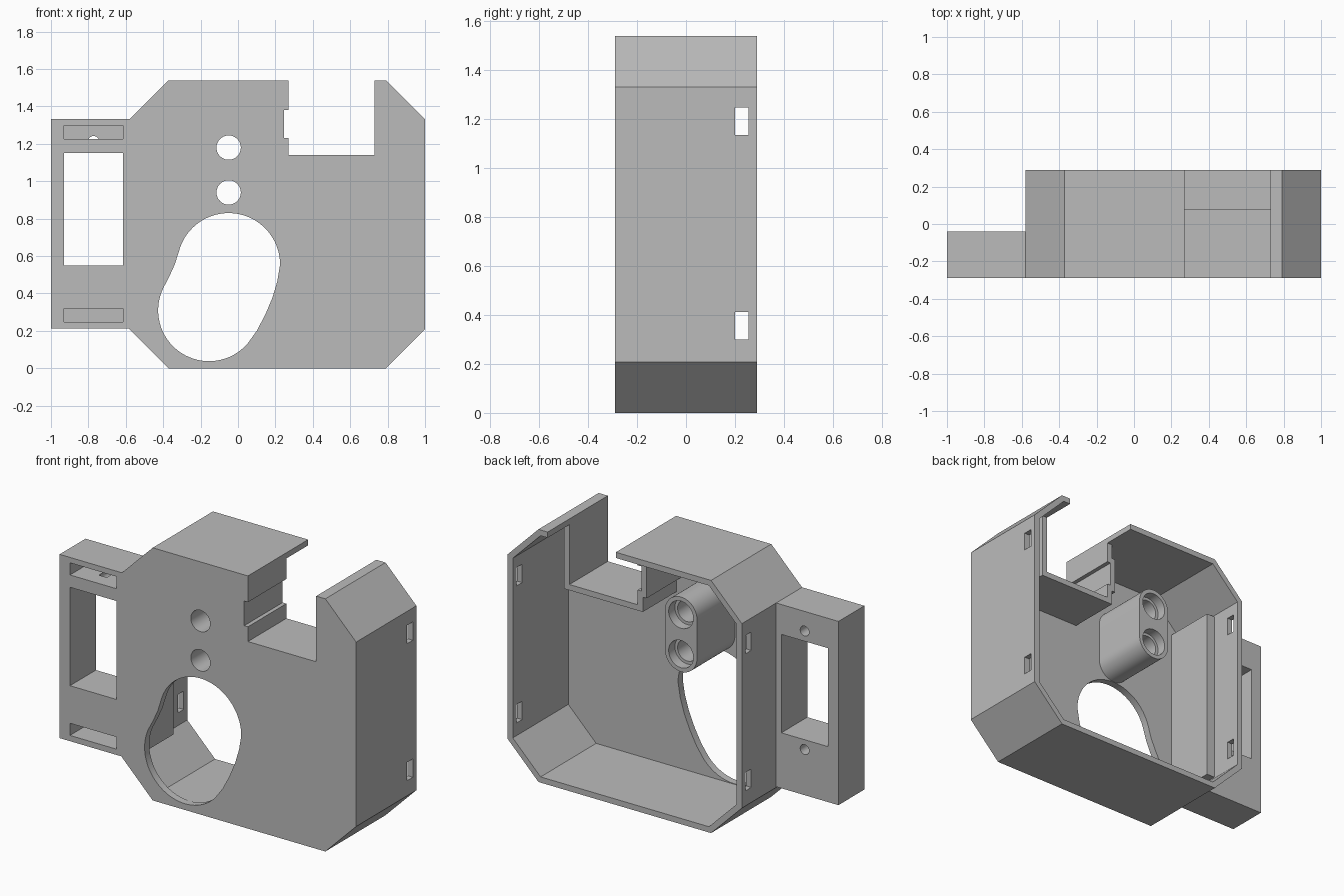
import bpy, bmesh
from math import sin, cos, radians

cube = bpy.data.objects.get("Cube")
if cube:
    bpy.data.objects.remove(cube, do_unlink=True)

grey = bpy.data.materials.new("plain grey")
grey.use_nodes = True
grey.diffuse_color = (0.5, 0.5, 0.5, 1)
grey.node_tree.nodes["Principled BSDF"].inputs["Base Color"].default_value = (0.5, 0.5, 0.5, 1)

FRONT, BACK, WALL, PLATE = -0.29, 0.29, 0.035, 0.045


def prism(name, outline, y0, y1):
    """Extrude an (x, z) outline from y0 to y1."""
    bm = bmesh.new()
    face = bm.faces.new([bm.verts.new((x, y0, z)) for x, z in outline])
    ext = bmesh.ops.extrude_face_region(bm, geom=[face])
    moved = [v for v in ext["geom"] if isinstance(v, bmesh.types.BMVert)]
    bmesh.ops.translate(bm, verts=moved, vec=(0, y1 - y0, 0))
    bmesh.ops.recalc_face_normals(bm, faces=bm.faces)
    mesh = bpy.data.meshes.new(name)
    bm.to_mesh(mesh)
    bm.free()
    obj = bpy.data.objects.new(name, mesh)
    bpy.context.collection.objects.link(obj)
    mesh.materials.append(grey)
    return obj


def box(name, x0, x1, y0, y1, z0, z1):
    return prism(name, [(x0, z0), (x1, z0), (x1, z1), (x0, z1)], y0, y1)


def arc(x, z, r, a0, a1, n):
    angles = [radians(a0 + (a1 - a0) * i / n) for i in range(n + 1)]
    return [(x + r * cos(a), z + r * sin(a)) for a in angles]


def disc(name, x, z, r, y0, y1):
    return prism(name, arc(x, z, r, 0, 360, 48)[:-1], y0, y1)


def octagon(t):
    """Chamfered case outline, inset by t."""
    c = 0.208 - 0.586 * t
    x0, x1, z0, z1 = -0.58 + t, 1 - t, t, 1.54 - t
    return [(x0 + c, z0), (x1 - c, z0), (x1, z0 + c), (x1, z1 - c),
            (x1 - c, z1), (x0 + c, z1), (x0, z1 - c), (x0, z0 + c)]


def combine(target, tool, operation):
    mod = target.modifiers.new(operation, "BOOLEAN")
    mod.operation, mod.solver, mod.object = operation, "EXACT", tool
    bpy.context.view_layer.objects.active = target
    bpy.ops.object.modifier_apply(modifier=mod.name)
    bpy.data.objects.remove(tool, do_unlink=True)


# Open-backed chamfered case
case = prism("case", octagon(0), FRONT, BACK)
combine(case, prism("cavity", octagon(WALL), FRONT + PLATE, 0.5), "DIFFERENCE")

# Added parts: notch tray, groove backing, side thickening, side wing, twin screw boss
boss_outline = arc(-0.05, 1.18, 0.108, 0, 180, 24) + arc(-0.05, 0.94, 0.108, 180, 360, 24)
for part in (
    box("notch_tray", 0.235, 0.765, -0.27, 0.08, 1.105, 1.52),
    box("groove_backing", 0.21, 0.26, -0.27, 0.08, 1.195, 1.415),
    box("side_thickening", -0.56, -0.49, -0.27, 0.08, 0.23, 1.31),
    box("side_wing", -1, -0.57, FRONT, -0.04, 0.212, 1.332),
    prism("screw_boss", boss_outline, -0.27, 0.12),
):
    combine(case, part, "UNION")

# Notch with its side groove
cuts = [box("notch", 0.27, 0.73, -0.5, 0.5, 1.14, 2),
        box("groove", 0.245, 0.3, -0.5, 0.2, 1.23, 1.38)]

# Rounded opening in the front plate
opening = (arc(-0.05, 0.555, 0.275, 0, 165, 32) + [(-0.338, 0.555), (-0.37, 0.485)]
           + arc(-0.155, 0.31, 0.272, 152, 320, 32)
           + [(0.1, 0.2), (0.145, 0.285), (0.183, 0.375), (0.21, 0.465)])
cuts.append(prism("opening", opening, -0.5, -0.2))

# Counterbored screw holes
for z in (0.94, 1.18):
    cuts.append(disc("screw_hole", -0.05, z, 0.065, -0.5, 0.5))
    cuts.append(disc("counterbore", -0.05, z, 0.083, 0.06, 0.5))

# Wing window, front pockets and rear pilot holes
cuts.append(box("window", -0.93, -0.615, -0.5, 0.2, 0.55, 1.15))
for z0, hole_z in ((0.247, 0.49), (1.225, 1.212)):
    cuts.append(box("pocket", -0.93, -0.615, -0.5, -0.16, z0, z0 + 0.074))
    cuts.append(disc("pilot_hole", -0.772, hole_z, 0.03, -0.2, 0.2))

# Latch slots through both side walls
for z0 in (0.3, 1.135):
    cuts.append(box("latch_slot", -0.7, 1.2, 0.2, 0.255, z0, z0 + 0.112))

for cutter in cuts:
    combine(case, cutter, "DIFFERENCE")

# Smooth the round walls, keep corners crisp
bpy.ops.object.select_all(action="DESELECT")
case.select_set(True)
bpy.context.view_layer.objects.active = case
bpy.ops.object.shade_smooth_by_angle(angle=radians(25))
